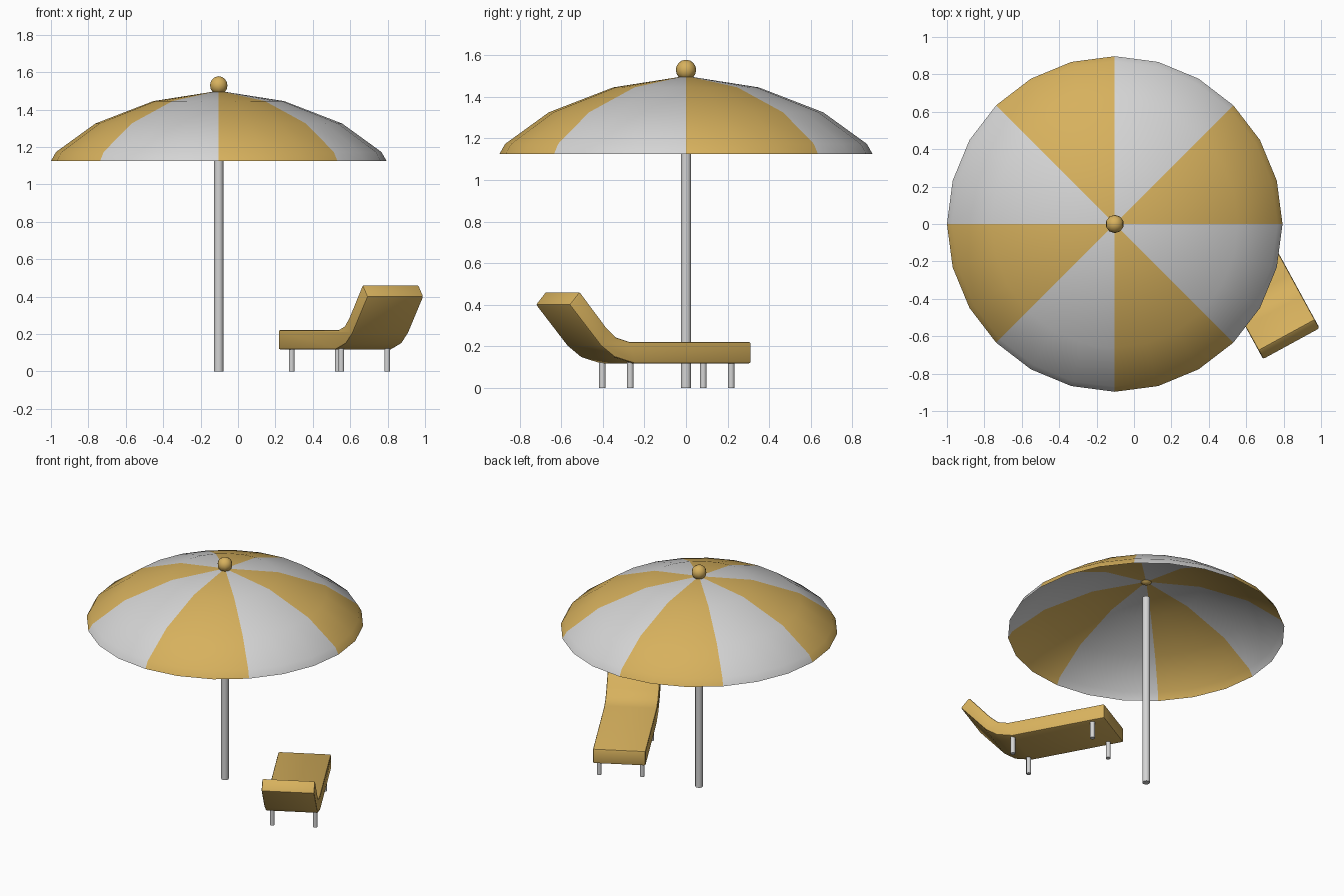
import bpy, bmesh, math
from mathutils import Matrix, Vector

if "Cube" in bpy.data.objects:
    bpy.data.objects.remove(bpy.data.objects["Cube"])


def material(name, rgb):
    m = bpy.data.materials.new(name)
    m.diffuse_color = (*rgb, 1)
    m.use_nodes = True
    m.node_tree.nodes["Principled BSDF"].inputs["Base Color"].default_value = m.diffuse_color
    return m


YELLOW = material("golden yellow", (0.68, 0.44, 0.11))
WHITE = material("off white", (0.66, 0.66, 0.66))
CX = -0.103                       # umbrella axis


def finish(name, bm, mats, angle=None):
    bmesh.ops.recalc_face_normals(bm, faces=bm.faces)
    me = bpy.data.meshes.new(name)
    bm.to_mesh(me)
    bm.free()
    ob = bpy.data.objects.new(name, me)
    bpy.context.collection.objects.link(ob)
    for m in mats:
        me.materials.append(m)
    if angle:
        bpy.ops.object.select_all(action='DESELECT')
        ob.select_set(True)
        bpy.context.view_layer.objects.active = ob
        bpy.ops.object.shade_smooth_by_angle(angle=math.radians(angle))
    return ob


def rod(name, x, y, z0, z1, r, sides):
    bm = bmesh.new()
    bmesh.ops.create_cone(bm, cap_ends=True, segments=sides, radius1=r, radius2=r,
                          depth=z1 - z0, matrix=Matrix.Translation((x, y, (z0 + z1) / 2)))
    return finish(name, bm, [WHITE], 50)


# Canopy: 24-sided shell with eight alternating stripes
N = 24
profile = [(0.35, 1.445), (0.66, 1.325), (0.87, 1.173), (0.897, 1.125)]
bm = bmesh.new()
apex = bm.verts.new((CX, 0, 1.5))
rings = [[bm.verts.new((CX + r * math.cos(math.tau * i / N),
                        r * math.sin(math.tau * i / N), z)) for i in range(N)]
         for r, z in profile]
for i in range(N):
    j = (i + 1) % N
    stripe = (i // 3) % 2
    bm.faces.new((apex, rings[0][i], rings[0][j])).material_index = stripe
    for a, b in zip(rings, rings[1:]):
        bm.faces.new((a[i], b[i], b[j], a[j])).material_index = stripe
finish("canopy", bm, [YELLOW, WHITE], 50)

# Finial ball and pole
bm = bmesh.new()
bmesh.ops.create_uvsphere(bm, u_segments=10, v_segments=8, radius=0.049,
                          matrix=Matrix.Translation((CX, 0, 1.529)))
finish("finial", bm, [YELLOW], 50)
rod("pole", CX, 0, 0, 1.38, 0.025, 12)

# Lounger: side profile (length, height) extruded across its width, then turned
place = Matrix.Translation((0.5425, -0.0925, 0)) @ Matrix.Rotation(0.5, 4, 'Z')
side = [(0.37, 0.117), (-0.27, 0.117), (-0.38, 0.148), (-0.455, 0.203), (-0.627, 0.40),
        (-0.57, 0.464), (-0.425, 0.293), (-0.37, 0.243), (-0.295, 0.221), (0.37, 0.221)]
bm = bmesh.new()
face = bm.faces.new([bm.verts.new((-0.172, t, z)) for t, z in side])
ext = bmesh.ops.extrude_face_region(bm, geom=[face])
bmesh.ops.translate(bm, vec=(0.344, 0, 0),
                    verts=[v for v in ext["geom"] if isinstance(v, bmesh.types.BMVert)])
bmesh.ops.recalc_face_normals(bm, faces=bm.faces)
sharp = [e for e in bm.edges if e.calc_face_angle(0) > math.radians(60)]
bmesh.ops.bevel(bm, geom=sharp, offset=0.01, segments=2, profile=0.5, affect='EDGES')
bm.transform(place)
finish("lounger", bm, [YELLOW], 40)

# Lounger legs
for sx, a in ((-1, "left"), (1, "right")):
    for sy, b in ((-1, "head"), (1, "foot")):
        p = place @ Vector((sx * 0.14, sy * 0.2765, 0))
        rod(f"{b}_{a}_leg", p.x, p.y, 0, 0.125, 0.016, 10)
